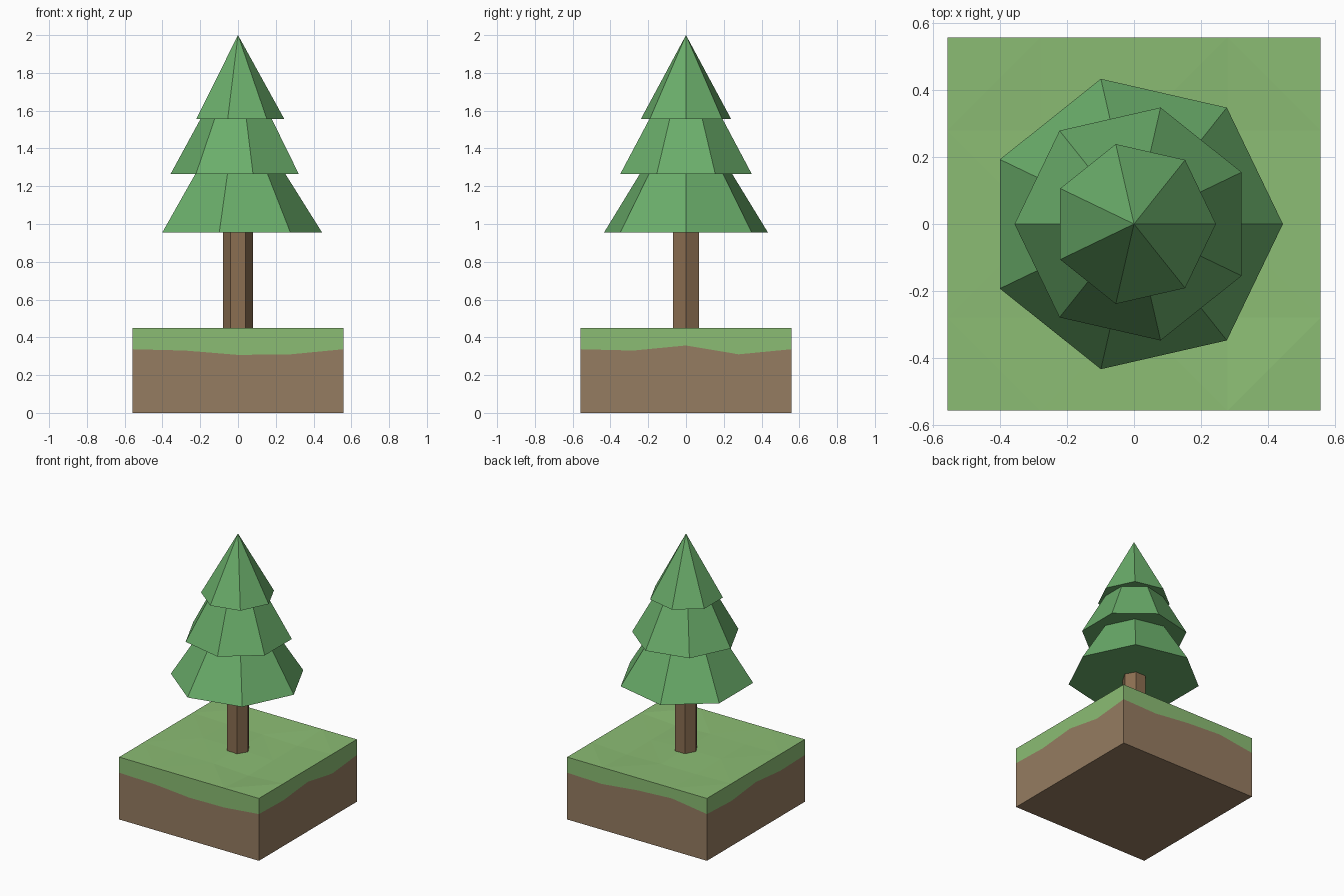
import bpy, bmesh, math, random

if "Cube" in bpy.data.objects:
    bpy.data.objects.remove(bpy.data.objects["Cube"])

random.seed(4)
HALF, TOP, N = 0.558, 0.45, 4


def material(name, rgb):
    # display colour 0-255 to linear
    m = bpy.data.materials.new(name)
    m.diffuse_color = [(c / 255) ** 2.2 for c in rgb] + [1]
    m.use_nodes = True
    m.node_tree.nodes["Principled BSDF"].inputs["Base Color"].default_value = m.diffuse_color
    return m


LEAF = material("leaf_green", (106, 172, 106))
BARK = material("bark_brown", (138, 110, 82))
GRASS = material("grass_green", (138, 187, 115))
SOIL = material("soil_brown", (148, 123, 97))


def finish(name, bm, mat):
    bmesh.ops.recalc_face_normals(bm, faces=bm.faces)
    me = bpy.data.meshes.new(name)
    bm.to_mesh(me)
    bm.free()
    me.materials.append(mat)
    ob = bpy.data.objects.new(name, me)
    bpy.context.collection.objects.link(ob)
    return ob


def cone(name, sides, r1, r2, z0, z1, angle, mat):
    bm = bmesh.new()
    ring = lambda r, z: [bm.verts.new((r * math.cos(angle + i * math.tau / sides),
                                       r * math.sin(angle + i * math.tau / sides), z))
                         for i in range(sides)]
    low = ring(r1, z0)
    bm.faces.new(low)
    high = ring(r2, z1) if r2 else [bm.verts.new((0, 0, z1))] * sides
    if r2:
        bm.faces.new(high)
    for i in range(sides):
        j = (i + 1) % sides
        bm.faces.new((low[i], low[j], high[j], high[i]) if r2 else (low[i], low[j], high[i]))
    return finish(name, bm, mat)


# Trunk and three seven-sided foliage tiers
cone("trunk", 6, 0.08, 0.08, TOP - 0.03, 1.0, 0, BARK)
cone("foliage_lower", 7, 0.445, 0, 0.955, 1.665, 0, LEAF)
cone("foliage_middle", 7, 0.357, 0, 1.265, 1.92, math.pi, LEAF)
cone("foliage_top", 7, 0.245, 0, 1.556, 2.0, 0, LEAF)

# Wavy grass edge, anticlockwise from the front left corner
edge_z = [0.337, 0.33, 0.307, 0.31,      # front
          0.337, 0.33, 0.357, 0.31,      # right
          0.337, 0.33, 0.36, 0.375,      # back
          0.337, 0.325, 0.355, 0.33]     # left
step = 2 * HALF / N
cells = ([(i, 0) for i in range(N)] + [(N, i) for i in range(N)] +
         [(N - i, N) for i in range(N)] + [(0, N - i) for i in range(N)])
rim = [(i * step - HALF, j * step - HALF) for i, j in cells]

# Soil block with the wavy upper edge
bm = bmesh.new()
base = [bm.verts.new((x, y, 0)) for x, y in rim]
wave = [bm.verts.new((x, y, z)) for (x, y), z in zip(rim, edge_z)]
mid = bm.verts.new((0, 0, 0.34))
bm.faces.new(base)
for k in range(len(rim)):
    n = (k + 1) % len(rim)
    bm.faces.new((base[k], base[n], wave[n], wave[k]))
    bm.faces.new((wave[k], wave[n], mid))
finish("soil_block", bm, SOIL)

# Grass layer: faceted, slightly dipped top with a skirt down to the soil
bm = bmesh.new()
top = {}
for i in range(N + 1):
    for j in range(N + 1):
        inner = 0 < i < N and 0 < j < N
        z = TOP - (random.uniform(0, 0.018) if inner else 0)
        top[i, j] = bm.verts.new((i * step - HALF, j * step - HALF, z))
for i in range(N):
    for j in range(N):
        a, b, c, d = top[i, j], top[i + 1, j], top[i + 1, j + 1], top[i, j + 1]
        if (i + j) % 2:
            a, b, c, d = b, c, d, a
        bm.faces.new((a, b, d))
        bm.faces.new((b, c, d))
skirt = [bm.verts.new((x, y, z)) for (x, y), z in zip(rim, edge_z)]
for k in range(len(rim)):
    n = (k + 1) % len(rim)
    bm.faces.new((skirt[k], skirt[n], top[cells[n]], top[cells[k]]))
finish("grass_layer", bm, GRASS)
